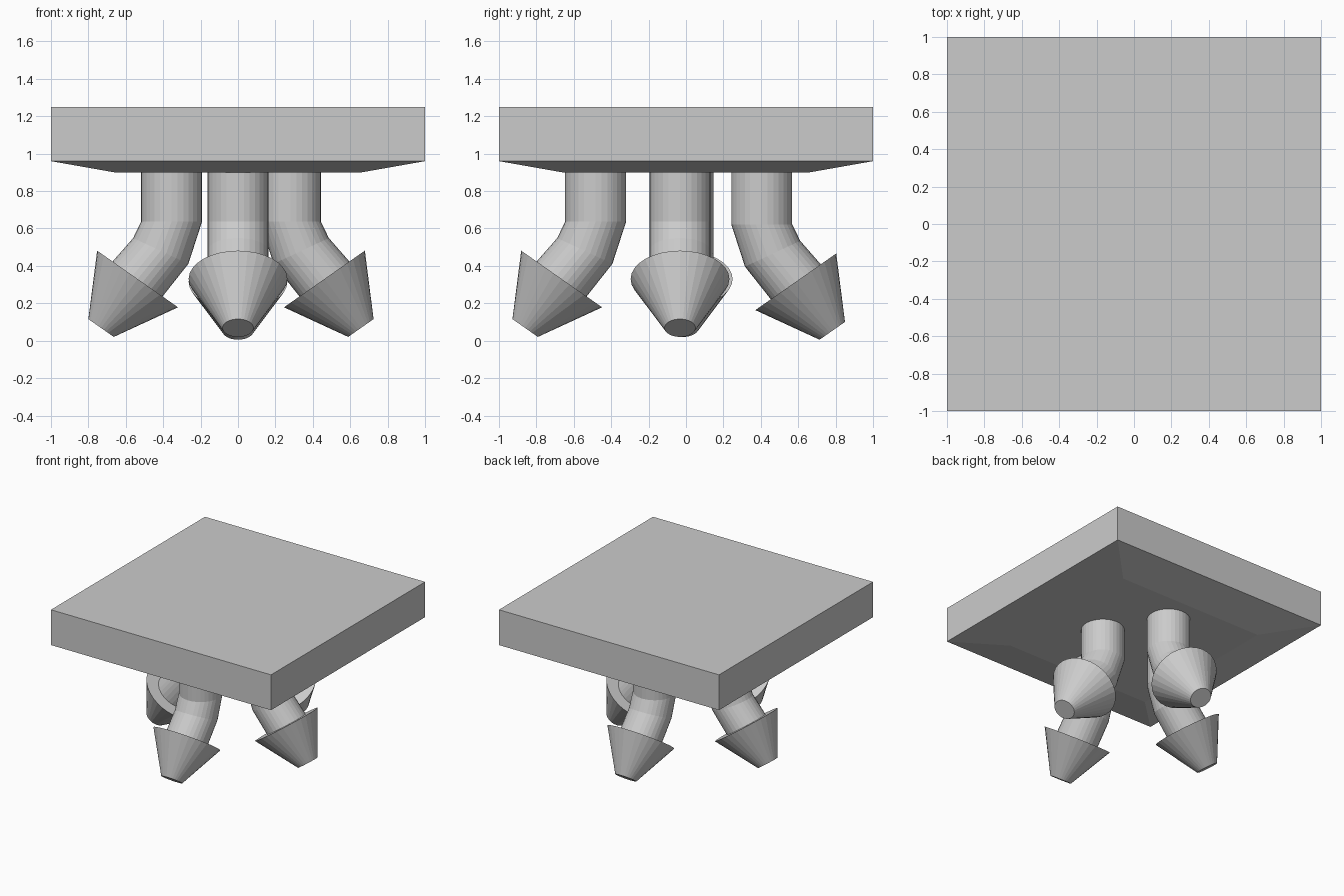
import bpy, bmesh
from math import sin, cos, pi, radians
from mathutils import Matrix

if "Cube" in bpy.data.objects:
    bpy.data.objects.remove(bpy.data.objects["Cube"])

SIDES = 32


def make_object(name, bm):
    bmesh.ops.recalc_face_normals(bm, faces=bm.faces)
    mesh = bpy.data.meshes.new(name)
    bm.to_mesh(mesh)
    bm.free()
    obj = bpy.data.objects.new(name, mesh)
    bpy.context.collection.objects.link(obj)
    return obj


def loft(name, rings, place):
    """Skin closed rings of points, cap both ends."""
    bm = bmesh.new()
    loops = [[bm.verts.new(p) for p in ring] for ring in rings]
    for a, b in zip(loops, loops[1:]):
        n = len(a)
        for i in range(n):
            j = (i + 1) % n
            bm.faces.new((a[i], a[j], b[j], b[i]))
    bm.faces.new(loops[0])
    bm.faces.new(loops[-1])
    bm.transform(place)
    return make_object(name, bm)


def circle(x, z, radius, tilt):
    """Circle across a path in the xz plane, tilted from horizontal (degrees)."""
    t = radians(tilt)
    pts = []
    for i in range(SIDES):
        a = 2 * pi * i / SIDES
        u = radius * cos(a)
        pts.append((x + u * cos(t), radius * sin(a), z + u * sin(t)))
    return pts


def square(half, z):
    return [(-half, -half, z), (half, -half, z), (half, half, z), (-half, half, z)]


# Square slab with a shallow tapered underside
loft("slab", [square(1, 1.25), square(1, 0.96), square(0.66, 0.90)], Matrix())

# Bent legs with flared conical feet: name, x, y, outward angle, drop
legs = [
    ("left", -0.355, -0.015, 180, 0.0),
    ("right", 0.28, -0.032, 0, 0.0),
    ("front", 0.0, -0.483, -90, 0.0),
    ("back", 0.0, 0.405, 90, -0.015),
]
for name, x, y, angle, drop in legs:
    place = Matrix.Translation((x, y, drop)) @ Matrix.Rotation(radians(angle), 4, 'Z')
    loft(name + "_leg", [
        circle(0, 0.90 - drop, 0.163, 0),
        circle(0, 0.637, 0.163, 0),
        circle(0.058, 0.48, 0.163, 25),
        circle(0.182, 0.33, 0.163, 35),
    ], place)
    loft(name + "_foot", [
        circle(0.182, 0.33, 0.264, 35),
        circle(0.377, 0.068, 0.083, 35),
    ], place)
